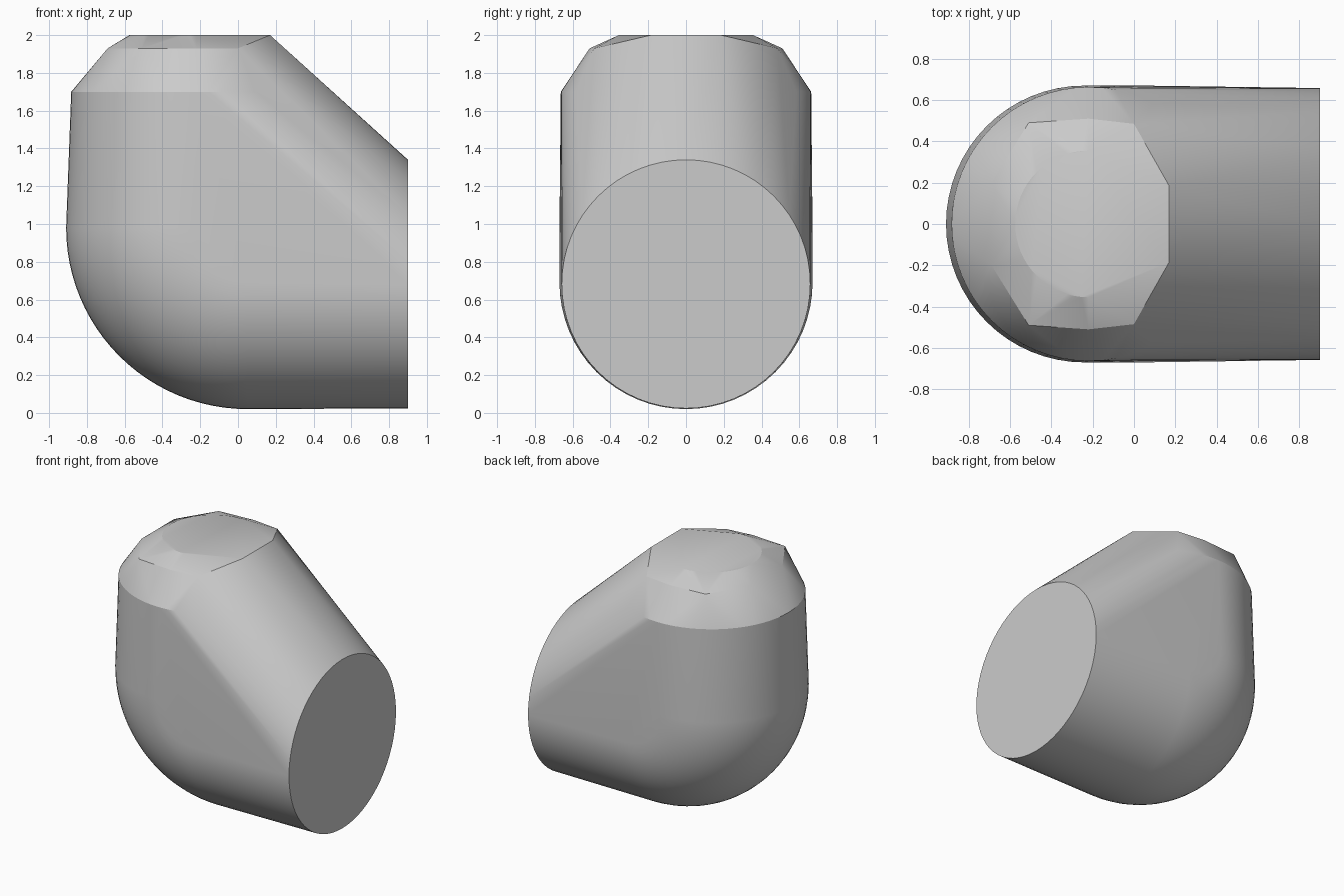
import bpy
import bmesh
from math import cos, sin, pi, radians

cube = bpy.data.objects.get("Cube")
if cube:
    bpy.data.objects.remove(cube, do_unlink=True)

grey = bpy.data.materials.new("plain grey")
grey.use_nodes = True
colour = (0.6, 0.6, 0.6, 1)
grey.diffuse_color = colour
grey.node_tree.nodes["Principled BSDF"].inputs["Base Color"].default_value = colour

SIDES = 64
AXIS_X = -0.22
bm = bmesh.new()


def ring(x, z, radius, tilt, start=0.0, sweep=2 * pi, count=SIDES):
    """Circle round (x, 0, z); tilt 0 faces up, tilt pi/2 faces along x."""
    for i in range(count):
        a = start + sweep * i / count
        u = radius * cos(a)
        bm.verts.new((x + u * cos(tilt), radius * sin(a), z - u * sin(tilt)))


# Rounded bend: a tube swept through a quarter turn
BEND_X, BEND_Z, BEND_R, TUBE_R = 0.05, 0.98, 0.29, 0.67
STEPS = 24
for i in range(STEPS + 1):
    t = pi / 2 * i / STEPS
    ring(BEND_X - BEND_R * cos(t), BEND_Z - BEND_R * sin(t), TUBE_R, -t)

# Flat round end on the side
ring(0.9, 0.682, 0.658, pi / 2)

# Upright neck rim
ring(AXIS_X, 1.7, 0.663, 0)

# Half-round flat top, squared off towards the side opening
ring(AXIS_X, 2.0, 0.355, 0, pi / 2, pi + pi / 32, 33)

# Faceted shoulder, mirrored front to back
for x, y, z in [(-0.69, 0.2, 1.93), (-0.51, 0.49, 1.93), (-0.22, 0.51, 1.93),
                (0.0, 0.485, 1.93), (0.2, 0.2, 1.96), (0.17, 0.185, 2.0)]:
    for side in (1, -1):
        bm.verts.new((x, side * y, z))

# Wrap everything in one taut skin
hull = bmesh.ops.convex_hull(bm, input=bm.verts[:])
loose = {g for g in hull["geom_interior"] + hull["geom_unused"]
         if isinstance(g, bmesh.types.BMVert)}
bmesh.ops.delete(bm, geom=list(loose), context="VERTS")
bmesh.ops.dissolve_limit(bm, angle_limit=radians(0.2),
                         verts=bm.verts[:], edges=bm.edges[:])
bmesh.ops.recalc_face_normals(bm, faces=bm.faces[:])

mesh = bpy.data.meshes.new("elbow_hull")
bm.to_mesh(mesh)
bm.free()
mesh.materials.append(grey)
body = bpy.data.objects.new("elbow_hull", mesh)
bpy.context.collection.objects.link(body)
bpy.context.view_layer.objects.active = body
body.select_set(True)
bpy.ops.object.shade_smooth_by_angle(angle=radians(20))
